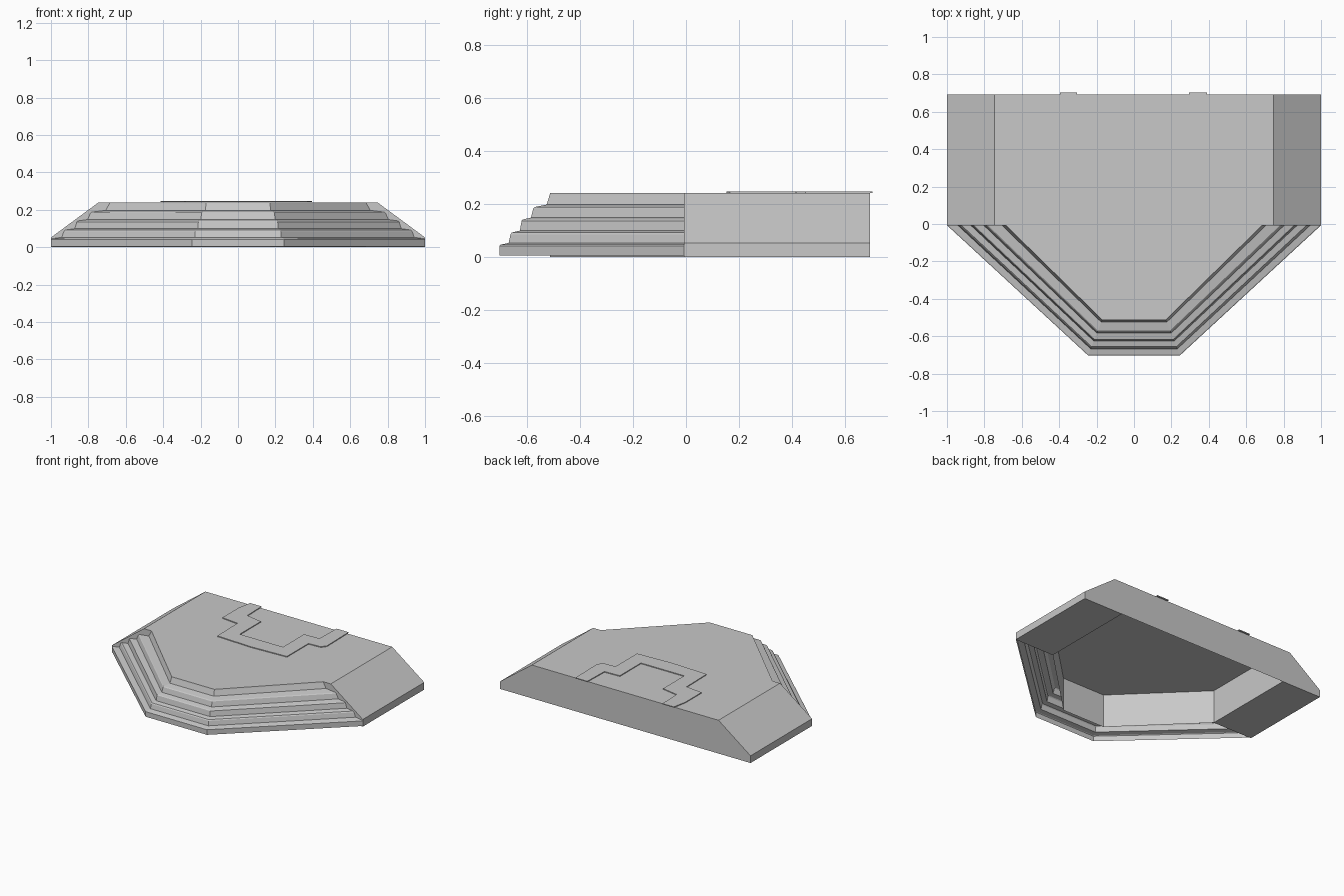
import bpy
import bmesh

cube = bpy.data.objects.get("Cube")
if cube:
    bpy.data.objects.remove(cube, do_unlink=True)

BACK, FRONT, TOP = 0.693, -0.007, 0.24

stone = bpy.data.materials.new("grey_stone")
stone.use_nodes = True
colour = (0.58, 0.58, 0.58, 1)
stone.diffuse_color = colour
stone.node_tree.nodes["Principled BSDF"].inputs["Base Color"].default_value = colour


def finish(name, bm, closed=True):
    if closed:
        bmesh.ops.recalc_face_normals(bm, faces=bm.faces[:])
    mesh = bpy.data.meshes.new(name)
    bm.to_mesh(mesh)
    bm.free()
    mesh.materials.append(stone)
    obj = bpy.data.objects.new(name, mesh)
    bpy.context.collection.objects.link(obj)
    return obj


def prism(name, points, offset, open_base=False):
    """Extrude a closed outline of 3D points by an offset vector."""
    bm = bmesh.new()
    base = bm.faces.new([bm.verts.new(p) for p in points])
    res = bmesh.ops.extrude_face_region(bm, geom=[base], use_keep_orig=True)
    moved = [v for v in res["geom"] if isinstance(v, bmesh.types.BMVert)]
    bmesh.ops.translate(bm, verts=moved, vec=offset)
    bmesh.ops.recalc_face_normals(bm, faces=bm.faces[:])
    if open_base:
        low = [f for f in bm.faces if f.calc_center_median().z < 0.001]
        bmesh.ops.delete(bm, geom=low, context="FACES_ONLY")
    return finish(name, bm, closed=False)


# Hollow central platform, open underneath
half = [(0.685, BACK), (0.685, FRONT), (0.17, -0.512)]
outline = half + [(-x, y) for x, y in reversed(half)]
prism("platform", [(x, y, 0) for x, y in outline], (0, 0, TOP), open_base=True)

# Closed side ramps
ramp = [(0.685, 0), (1, 0), (1, 0.052), (0.745, TOP), (0.685, TOP)]
for name, side in (("left_ramp", 1), ("right_ramp", -1)):
    prism(name, [(x * side, FRONT, z) for x, z in ramp], (0, BACK - FRONT, 0))

# Wraparound steps: each profile point is (front distance, height)
profile = [(0.703, 0.005), (0.703, 0.042), (0.698, 0.046), (0.668, 0.053),
           (0.661, 0.085), (0.656, 0.092), (0.626, 0.099),
           (0.619, 0.136), (0.614, 0.141), (0.584, 0.148),
           (0.575, 0.183), (0.570, 0.188), (0.525, 0.197),
           (0.514, 0.232), (0.512, TOP)]
bm = bmesh.new()
rows = []
for dist, z in profile:
    t = (0.703 - dist) / (0.703 - 0.512)
    outer, inner = 1 - 0.315 * t, 0.245 - 0.075 * t
    path = [(-outer, FRONT), (-inner, -dist), (inner, -dist), (outer, FRONT)]
    rows.append([bm.verts.new((x, y, z)) for x, y in path])
for low, high in zip(rows, rows[1:]):
    for i in range(3):
        bm.faces.new((low[i], low[i + 1], high[i + 1], high[i]))
finish("front_steps", bm, closed=False)

# Thin raised stepped band on the top
band = [(-0.395, 0.703), (-0.415, 0.6), (-0.415, 0.415), (-0.285, 0.4),
        (-0.28, 0.165), (0, 0.153), (0.275, 0.165), (0.275, 0.41),
        (0.37, 0.415), (0.395, 0.45), (0.39, 0.703), (0.295, 0.703),
        (0.29, 0.515), (0.17, 0.51), (0.17, 0.27), (-0.175, 0.27),
        (-0.175, 0.51), (-0.3, 0.535), (-0.305, 0.703)]
prism("raised_band", [(x, y, TOP + 0.001) for x, y in band], (0, 0, 0.006))
